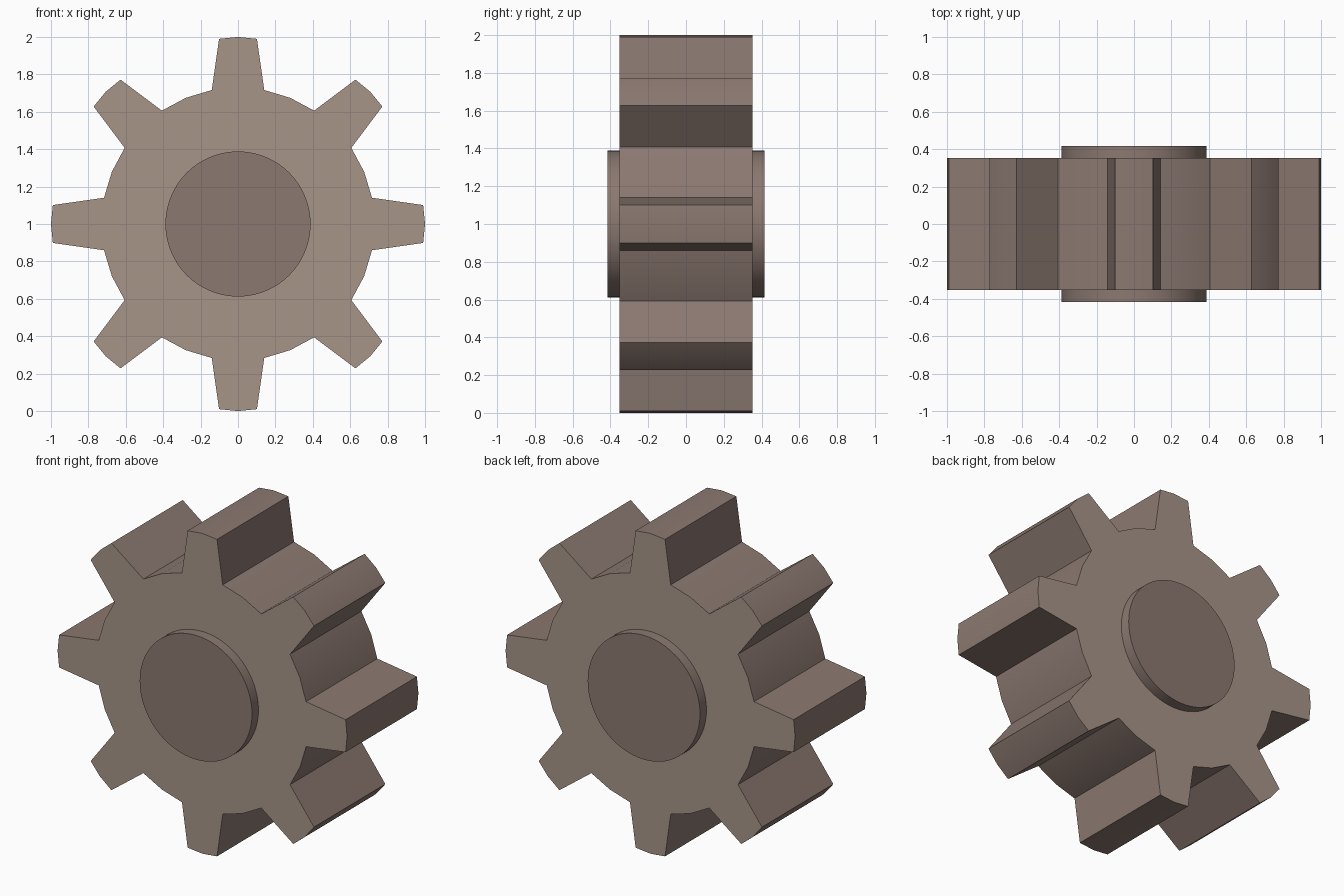
import bpy, bmesh
from math import sin, cos, radians

if "Cube" in bpy.data.objects:
    bpy.data.objects.remove(bpy.data.objects["Cube"])

TEETH = 8
CENTRE_Z = 1.0


def material(name, rgb):
    m = bpy.data.materials.new(name)
    m.diffuse_color = (*rgb, 1)
    m.use_nodes = True
    m.node_tree.nodes["Principled BSDF"].inputs["Base Color"].default_value = m.diffuse_color
    return m


side_mat = material("dark_metal", (0.26, 0.19, 0.165))
face_mat = material("light_metal", (0.39, 0.30, 0.25))


def extrude_profile(name, points, half_depth, mats, cap_index):
    """Prism along y from an outline of (x, z) points, centred on the axle."""
    bm = bmesh.new()
    front = [bm.verts.new((x, -half_depth, z + CENTRE_Z)) for x, z in points]
    back = [bm.verts.new((x, half_depth, z + CENTRE_Z)) for x, z in points]
    for ring in (front, back):
        bm.faces.new(ring).material_index = cap_index
    n = len(points)
    for i in range(n):
        j = (i + 1) % n
        bm.faces.new((front[i], front[j], back[j], back[i]))
    bmesh.ops.recalc_face_normals(bm, faces=bm.faces)
    mesh = bpy.data.meshes.new(name)
    bm.to_mesh(mesh)
    bm.free()
    for m in mats:
        mesh.materials.append(m)
    obj = bpy.data.objects.new(name, mesh)
    bpy.context.collection.objects.link(obj)
    bpy.ops.object.select_all(action='DESELECT')
    obj.select_set(True)
    bpy.context.view_layer.objects.active = obj
    bpy.ops.object.shade_smooth_by_angle(angle=radians(30))
    return obj


def polar(radius, degrees):
    a = radians(degrees)
    return radius * sin(a), radius * cos(a)


# Gear wheel: each tooth is (radius, angle from tooth centre), then the root arc
tooth = [(0.73, -11.1), (0.995, -5.85), (1.0, 0), (0.995, 5.85),
         (0.73, 11.1), (0.73, 22.5)]
pitch = 360 / TEETH
outline = [polar(r, a + t * pitch) for t in range(TEETH) for r, a in tooth]
extrude_profile("gear_wheel", outline, 0.352, [side_mat, face_mat], 1)

# Hub: axle disc standing slightly proud of both faces
circle = [polar(0.388, i * 360 / 64) for i in range(64)]
extrude_profile("hub", circle, 0.416, [side_mat], 0)
